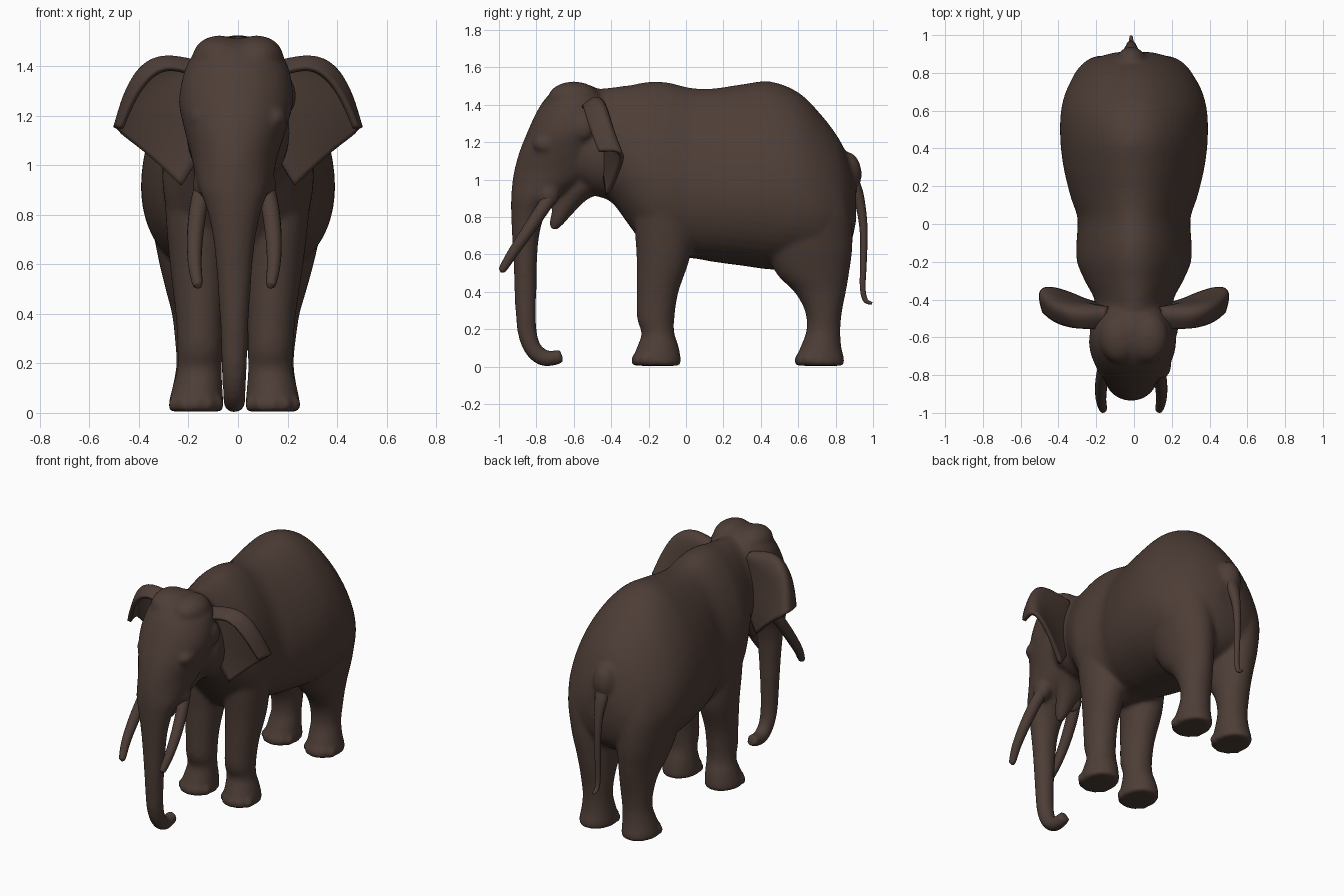
import bpy, bmesh, math
from mathutils import Vector, Matrix

cube = bpy.data.objects.get("Cube")
if cube:
    bpy.data.objects.remove(cube)

hide = bpy.data.materials.new("dark brown hide")
hide.use_nodes = True
COLOUR = (0.075, 0.047, 0.037, 1)
hide.diffuse_color = COLOUR
hide.node_tree.nodes["Principled BSDF"].inputs["Base Color"].default_value = COLOUR
OFF = -0.015  # slight sideways lean of the stance


def smooth_rows(rows, steps=6):
    """Catmull-Rom interpolation of the rows."""
    rows = [Vector(r) for r in rows]
    out = []
    for i in range(len(rows) - 1):
        a, b, c, d = (rows[max(i - 1, 0)], rows[i], rows[i + 1],
                      rows[min(i + 2, len(rows) - 1)])
        for k in range(steps):
            t = k / steps
            out.append(0.5 * (2 * b + (c - a) * t + (2 * a - 5 * b + 4 * c - d) * t * t
                              + (3 * b - a - 3 * c + d) * t ** 3))
    return out + [rows[-1]]


def loft(bm, rows, normal=None, pear=0.0, sides=48):
    """Skin oval rings; each row is x, y, z, half width, half depth."""
    rows = smooth_rows(rows)
    rings = []
    for i, r in enumerate(rows):
        centre = Vector(r[:3])
        if normal:
            side, n = Vector((1, 0, 0)), Vector(normal)
        else:
            tangent = (Vector(rows[min(i + 1, len(rows) - 1)][:3])
                       - Vector(rows[max(i - 1, 0)][:3])).normalized()
            side = Vector((1, 0, 0))
            side = (side - tangent * side.dot(tangent)).normalized()
            n = tangent.cross(side)
        ring = []
        for k in range(sides):
            a = math.tau * k / sides
            w = math.cos(a) * (1 - pear * math.sin(a))
            ring.append(bm.verts.new(centre + side * w * max(r[3], 0.003)
                                     + n * math.sin(a) * max(r[4], 0.003)))
        rings.append(ring)
    for p, q in zip(rings, rings[1:]):
        for k in range(sides):
            j = (k + 1) % sides
            bm.faces.new((p[k], p[j], q[j], q[k]))
    bm.faces.new(rings[0])
    bm.faces.new(rings[-1])


def ball(bm, centre, size):
    m = Matrix.Translation(centre) @ Matrix.Diagonal((*size, 1))
    bmesh.ops.create_uvsphere(bm, u_segments=20, v_segments=12, radius=1, matrix=m)


def finish(name, bm):
    bmesh.ops.recalc_face_normals(bm, faces=bm.faces)
    mesh = bpy.data.meshes.new(name)
    bm.to_mesh(mesh)
    bm.free()
    mesh.materials.append(hide)
    mesh.polygons.foreach_set("use_smooth", [True] * len(mesh.polygons))
    ob = bpy.data.objects.new(name, mesh)
    bpy.context.collection.objects.link(ob)
    return ob


body = bmesh.new()

# Torso and neck: y, underside, back line, half width
torso = [(-.62, 1.0, 1.35, .14), (-.5, .92, 1.47, .2), (-.4, .88, 1.492, .205),
         (-.3, .75, 1.505, .255), (-.2, .62, 1.523, .295), (-.1, .58, 1.52, .298),
         (.03, .58, 1.49, .293), (.15, .56, 1.488, .33), (.3, .54, 1.51, .365),
         (.45, .52, 1.525, .382), (.6, .52, 1.467, .378), (.72, .53, 1.35, .345),
         (.82, .58, 1.215, .28), (.88, .66, 1.08, .195), (.91, .78, .98, .09)]
loft(body, [(0, y, (a + b) / 2, w, (b - a) / 2) for y, a, b, w in torso],
     normal=(0, 0, 1), pear=0.22)

# Face running down into the trunk: z, front, rear, half width
face = [(1.515, -.62, -.55, .04), (1.49, -.69, -.48, .12), (1.43, -.755, -.42, .19),
        (1.35, -.805, -.4, .22), (1.25, -.85, -.4, .23), (1.15, -.89, -.42, .207),
        (1.05, -.918, -.45, .178), (.97, -.93, -.55, .16), (.9, -.935, -.68, .14),
        (.82, -.935, -.75, .11), (.7, -.93, -.785, .085), (.55, -.922, -.797, .07),
        (.4, -.917, -.8, .06)]
loft(body, [(OFF * min(1, (1.52 - z) * 2), (f + r) / 2, z, w, (r - f) / 2)
            for z, f, r, w in face], normal=(0, 1, 0))

# Curled trunk end: y, z, radius
curl = [(-.859, .43, .06), (-.857, .3, .055), (-.848, .18, .051), (-.818, .095, .047),
        (-.765, .049, .045), (-.71, .046, .041), (-.663, .06, .037)]
loft(body, [(OFF, y, z, r, r) for y, z, r in curl])

# Lower jaw
jaw = [(-.46, 1.03, .13, .1), (-.57, .96, .11, .08), (-.65, .85, .065, .055),
       (-.69, .78, .04, .04), (-.712, .735, .02, .02)]
loft(body, [(OFF / 2, *j) for j in jaw])

# Leg rows: x, y, z, half width, half depth
front_leg = [(.155, -.157, .005, .108, .127), (.155, -.157, .04, .11, .13),
             (.15, -.15, .11, .1, .11), (.143, -.15, .18, .09, .088),
             (.142, -.162, .26, .092, .1), (.145, -.152, .4, .098, .112),
             (.15, -.122, .58, .117, .142), (.155, -.12, .75, .13, .155),
             (.16, -.12, .95, .138, .16), (.14, -.13, 1.15, .14, .14),
             (.08, -.14, 1.35, .09, .08)]
hind_leg = [(.155, .715, .005, .108, .129), (.155, .715, .04, .11, .131),
            (.15, .722, .11, .1, .108), (.145, .735, .2, .092, .09),
            (.145, .735, .3, .1, .1), (.148, .717, .4, .11, .138),
            (.155, .677, .5, .13, .195), (.167, .655, .65, .155, .235),
            (.175, .635, .85, .18, .245), (.165, .6, 1.05, .16, .22),
            (.12, .55, 1.25, .1, .12)]
for s in (-1, 1):
    for leg in (front_leg, hind_leg):
        loft(body, [(s * x + OFF * max(0, 1 - z), y, z, w, d) for x, y, z, w, d in leg],
             normal=(0, 1, 0))
        # Toes
        for k in range(-2, 3):
            a = k * 0.5
            ball(body, (s * .155 + OFF + .104 * math.sin(a), leg[0][1] - .112 * math.cos(a), .035),
                 (.027, .027, .032))
    # Twin skull domes, brows, ear roots and tusk sockets
    ball(body, (s * .075, -.6, 1.435), (.11, .14, .09))
    ball(body, (s * .15, -.74, 1.19), (.05, .08, .05))
    ball(body, (s * .2, -.55, 1.28), (.035, .06, .07))
    ball(body, (s * .12 + OFF, -.735, .92), (.05, .06, .07))

# Root of the tail
ball(body, (OFF, .86, 1.03), (.08, .08, .12))

# Fuse the parts into one smooth skin
skin = finish("body", body)
remesh = skin.modifiers.new("fuse", 'REMESH')
remesh.mode = 'VOXEL'
remesh.voxel_size = 0.0125
remesh.use_smooth_shade = True
relax = skin.modifiers.new("relax", 'SMOOTH')
relax.factor = 0.5
relax.iterations = 10

# Tusks: x, y, z, radius
bm = bmesh.new()
tusk = [(.12, -.71, .93, .036), (.143, -.77, .84, .036), (.158, -.85, .72, .033),
        (.16, -.925, .61, .028), (.15, -.975, .53, .022), (.146, -.985, .512, .015),
        (.145, -.99, .505, .002)]
loft(bm, [(x, y, z, r, r) for x, y, z, r in tusk], sides=16)
tusks = finish("tusks", bm)
tusks.location.x = OFF
tusks.modifiers.new("pair", 'MIRROR')

# Tail
bm = bmesh.new()
tail = [(.78, 1.12, .06, .04), (.85, 1.05, .06, .045), (.905, .95, .045, .036),
        (.935, .85, .03, .026), (.95, .72, .023, .021), (.948, .55, .019, .018),
        (.945, .42, .016, .015), (.96, .355, .014, .013), (.995, .338, .008, .007)]
loft(bm, [(OFF, *t) for t in tail], sides=16)
finish("tail", bm)

# Ears: strips from the folded rim, over the fold, to the root on the head
ear = [
    [(.15, -.545, 1.36), (.15, -.49, 1.42), (.14, -.44, 1.4), (.13, -.46, 1.36)],
    [(.28, -.55, 1.405), (.3, -.475, 1.47), (.28, -.42, 1.39), (.13, -.45, 1.28)],
    [(.36, -.535, 1.36), (.41, -.44, 1.435), (.35, -.4, 1.29), (.13, -.45, 1.18)],
    [(.425, -.51, 1.27), (.48, -.395, 1.31), (.37, -.38, 1.18), (.14, -.44, 1.06)],
    [(.475, -.465, 1.15), (.515, -.325, 1.16), (.37, -.355, 1.06), (.23, -.42, .92)],
]
bm = bmesh.new()
grid = [[bm.verts.new(p) for p in strip] for strip in ear]
for a, b in zip(grid, grid[1:]):
    for k in range(3):
        bm.faces.new((a[k], a[k + 1], b[k + 1], b[k]))
ears = finish("ears", bm)
soft = ears.modifiers.new("soften", 'SUBSURF')
soft.levels = soft.render_levels = 3
soft.boundary_smooth = 'PRESERVE_CORNERS'
thick = ears.modifiers.new("thickness", 'SOLIDIFY')
thick.thickness = 0.024
thick.offset = 0
ears.modifiers.new("pair", 'MIRROR')
